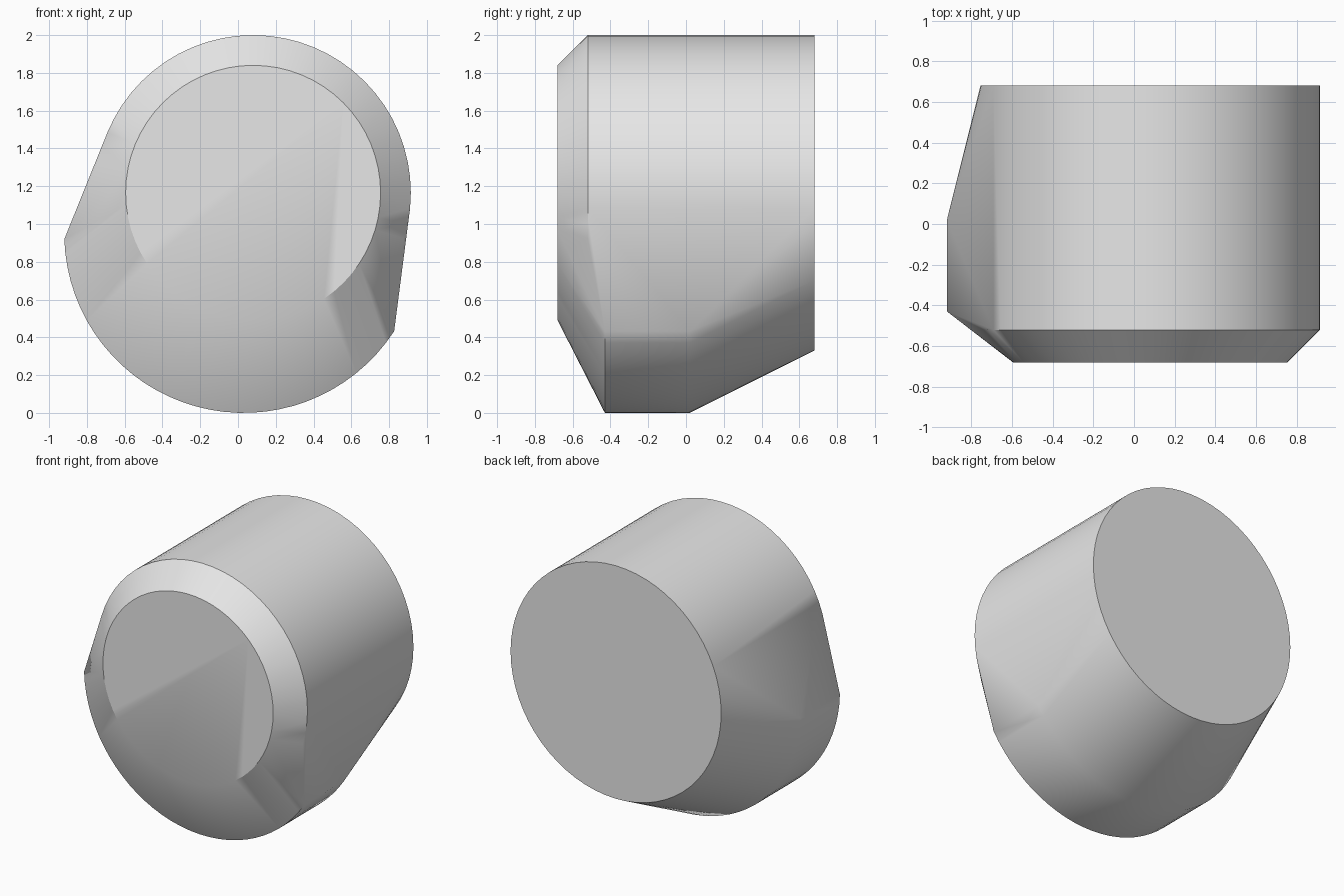
import bpy, bmesh
from math import sin, cos, radians, pi

cube = bpy.data.objects.get("Cube")
if cube:
    bpy.data.objects.remove(cube, do_unlink=True)

SEGMENTS = 64
FRONT, BACK = -0.68, 0.68


def arc(cx, cz, radius, y, start, end, count):
    """Points on an arc in the xz plane at depth y."""
    step = (end - start) / count
    return [(cx + radius * cos(start + i * step), y,
             cz + radius * sin(start + i * step)) for i in range(count + 1)]


def ring(radius, y):
    return arc(0.08, 1.165, radius, y, 0, 2 * pi, SEGMENTS)[:-1]


# Chamfered round barrel, plus the heavy lower bulge
points = ring(0.675, FRONT) + ring(0.835, -0.52) + ring(0.835, BACK)
for depth in (-0.43, 0.02):
    points += arc(0.03, 0.95, 0.95, depth, radians(181.8), radians(327), 32)

# Stretch one skin over both
bm = bmesh.new()
for p in points:
    bm.verts.new(p)
bmesh.ops.convex_hull(bm, input=bm.verts)
loose = [v for v in bm.verts if not v.link_faces]
bmesh.ops.delete(bm, geom=loose, context='VERTS')

# Rebuild the flat end caps as clean faces
for depth in (FRONT, BACK):
    cap = [f for f in bm.faces if all(abs(v.co.y - depth) < 0.001 for v in f.verts)]
    if len(cap) > 1:
        bmesh.ops.dissolve_faces(bm, faces=cap)

# Fan the front cap from its upper left rim
cap = next(f for f in bm.faces if all(abs(v.co.y - FRONT) < 0.001 for v in f.verts))
rim = list(cap.verts)
hub = max(range(len(rim)), key=lambda i: rim[i].co.x + rim[i].co.z)
rim = rim[hub:] + rim[:hub]
bmesh.ops.delete(bm, geom=[cap], context='FACES_ONLY')
for a, b in zip(rim[1:-1], rim[2:]):
    bm.faces.new((rim[0], a, b))
bmesh.ops.recalc_face_normals(bm, faces=bm.faces)

mesh = bpy.data.meshes.new("rounded_body")
bm.to_mesh(mesh)
bm.free()
body = bpy.data.objects.new("rounded_body", mesh)
bpy.context.collection.objects.link(body)

# Plain grey
grey = bpy.data.materials.new("light_grey")
grey.use_nodes = True
colour = (0.8, 0.8, 0.8, 1)
grey.diffuse_color = colour
grey.node_tree.nodes["Principled BSDF"].inputs["Base Color"].default_value = colour
mesh.materials.append(grey)

# Smooth shading with crisp edges
bpy.ops.object.select_all(action='DESELECT')
body.select_set(True)
bpy.context.view_layer.objects.active = body
bpy.ops.object.shade_smooth_by_angle(angle=radians(30))
